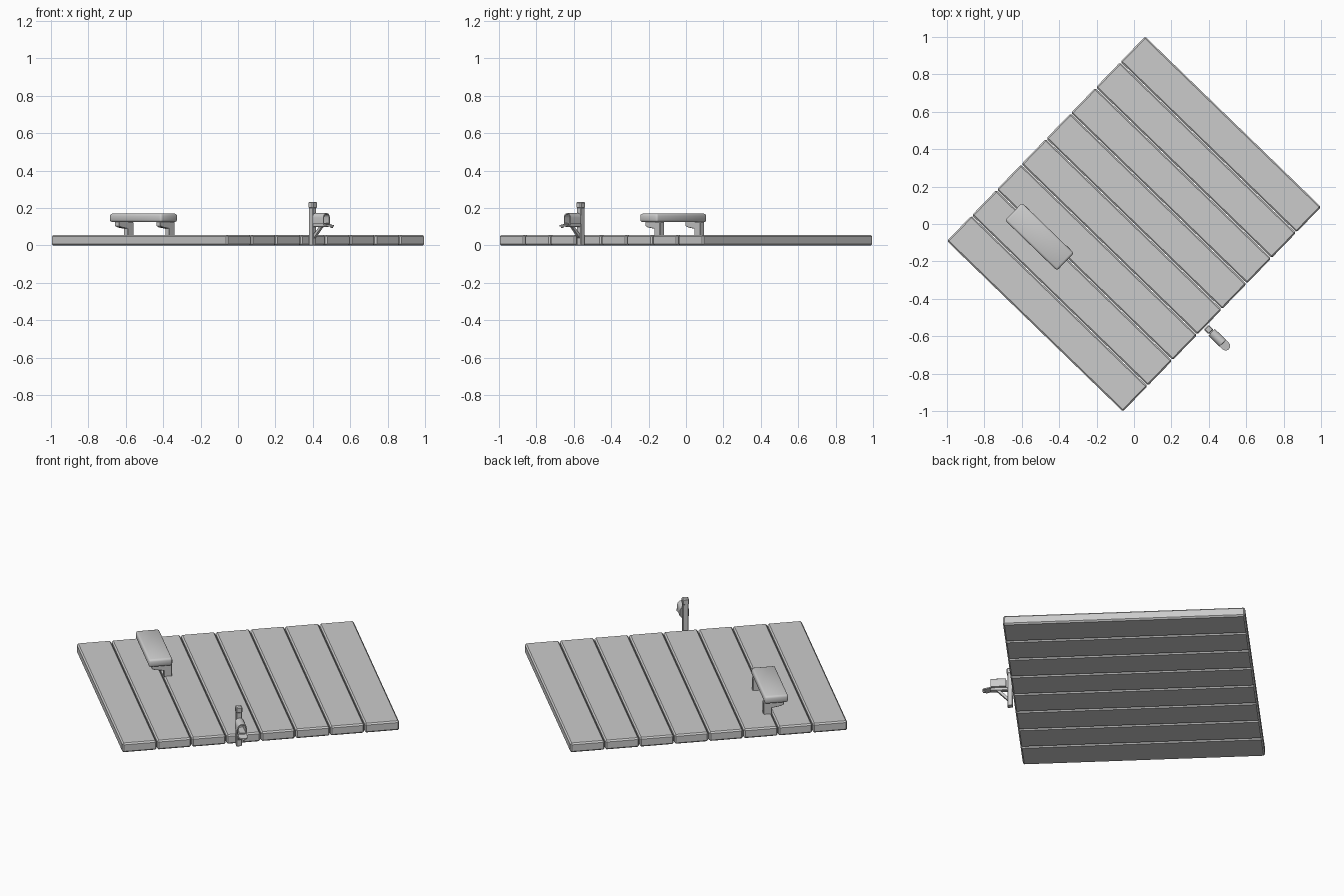
import bpy, bmesh
from math import sin, cos, pi, radians
from mathutils import Matrix

if "Cube" in bpy.data.objects:
    bpy.data.objects.remove(bpy.data.objects["Cube"])

# Parts are laid out in deck space (x across planks' length, y along the rows), then turned
TURN = Matrix.Rotation(radians(-44.1), 4, 'Z')


def finish(name, bm, bevel=0.0, segments=1, smooth=False):
    bmesh.ops.recalc_face_normals(bm, faces=bm.faces)
    if bevel:
        bmesh.ops.bevel(bm, geom=list(bm.edges), offset=bevel, segments=segments,
                        profile=0.5, affect='EDGES', clamp_overlap=True)
    bm.transform(TURN)
    mesh = bpy.data.meshes.new(name)
    bm.to_mesh(mesh)
    bm.free()
    ob = bpy.data.objects.new(name, mesh)
    bpy.context.collection.objects.link(ob)
    if smooth:
        bpy.context.view_layer.objects.active = ob
        ob.select_set(True)
        bpy.ops.object.shade_smooth_by_angle(angle=radians(50))
        ob.select_set(False)
    return ob


def box(name, x, y, z, bevel=0.0, segments=1, smooth=False):
    bm = bmesh.new()
    bmesh.ops.create_cube(bm, size=1)
    for v in bm.verts:
        for i, (a, b) in enumerate((x, y, z)):
            v.co[i] = a if v.co[i] < 0 else b
    return finish(name, bm, bevel, segments, smooth)


def prism(name, pts, offset, bevel=0.0):
    bm = bmesh.new()
    a = [bm.verts.new(p) for p in pts]
    b = [bm.verts.new([p[i] + offset[i] for i in range(3)]) for p in pts]
    bm.faces.new(a)
    bm.faces.new(b)
    for i in range(len(a)):
        j = (i + 1) % len(a)
        bm.faces.new((a[i], a[j], b[j], b[i]))
    return finish(name, bm, bevel)


# Deck planks
N, W = 8, 0.19
for i in range(N):
    y0 = -0.76 + i * W
    box(f"deck_plank_{i + 1}", (-0.654, 0.654),
        (y0 + (0.002 if i else 0), y0 + W - (0.002 if i < N - 1 else 0)), (0, 0.055), 0.008)

# Bench seat with two offset legs and brackets
box("bench_seat", (-0.508, -0.122), (-0.465, -0.335), (0.124, 0.17), 0.012, 2, True)
for side, x in (("left", -0.469), ("right", -0.161)):
    box(f"bench_leg_{side}", (x - 0.016, x + 0.016), (-0.378, -0.333), (0.05, 0.126), 0.003)
    y0, y1 = -0.445, -0.37
    prism(f"bench_bracket_{side}",
          [(x - 0.016, y0, 0.126), (x - 0.016, y1, 0.126), (x - 0.016, y1, 0.088),
           (x - 0.016, y0 + 0.02, 0.096), (x - 0.016, y0, 0.104)], (0.032, 0, 0), 0.002)

# Mailbox post, cap, arm and brace
PX, PY = 0.678, -0.127
box("mailbox_post", (PX - 0.015, PX + 0.015), (PY - 0.015, PY + 0.015), (0, 0.205), 0.003)
box("mailbox_post_cap", (PX - 0.018, PX + 0.018), (PY - 0.018, PY + 0.018), (0.198, 0.233), 0.005)
box("mailbox_arm", (0.685, 0.785), (PY - 0.012, PY + 0.012), (0.098, 0.116), 0.002)
prism("mailbox_brace",
      [(0.69, PY - 0.008, 0.036), (0.69, PY - 0.008, 0.058),
       (0.733, PY - 0.008, 0.1), (0.752, PY - 0.008, 0.1)], (0, 0.016, 0))


# Mailbox shell: arched, open at the front
def arch(r, base, spring, n=8):
    pts = [(r * cos(pi * i / n), spring + r * sin(pi * i / n)) for i in range(n + 1)]
    return [(r, base)] + pts + [(-r, base)]


bm = bmesh.new()
outer, inner = arch(0.025, 0.115, 0.148), arch(0.019, 0.121, 0.148)
rings = [[bm.verts.new((x, PY + y, z)) for y, z in prof]
         for x, prof in ((0.7, outer), (0.782, outer), (0.782, inner), (0.708, inner))]
for a, b in zip(rings, rings[1:]):
    for i in range(len(a)):
        j = (i + 1) % len(a)
        bm.faces.new((a[i], a[j], b[j], b[i]))
bm.faces.new(rings[0])
bm.faces.new(rings[-1])
finish("mailbox_shell", bm, smooth=True)

# Mailbox door folded down, with a small pull
door = [(0.78, PY + 0.024, 0.108), (0.78, PY - 0.024, 0.108)]
door += [(0.805 + 0.024 * sin(pi * i / 8), PY - 0.024 * cos(pi * i / 8), 0.102) for i in range(9)]
prism("mailbox_door", door, (0, 0, 0.007))
box("mailbox_door_pull", (0.814, 0.826), (PY - 0.005, PY + 0.005), (0.093, 0.104), 0.002)
